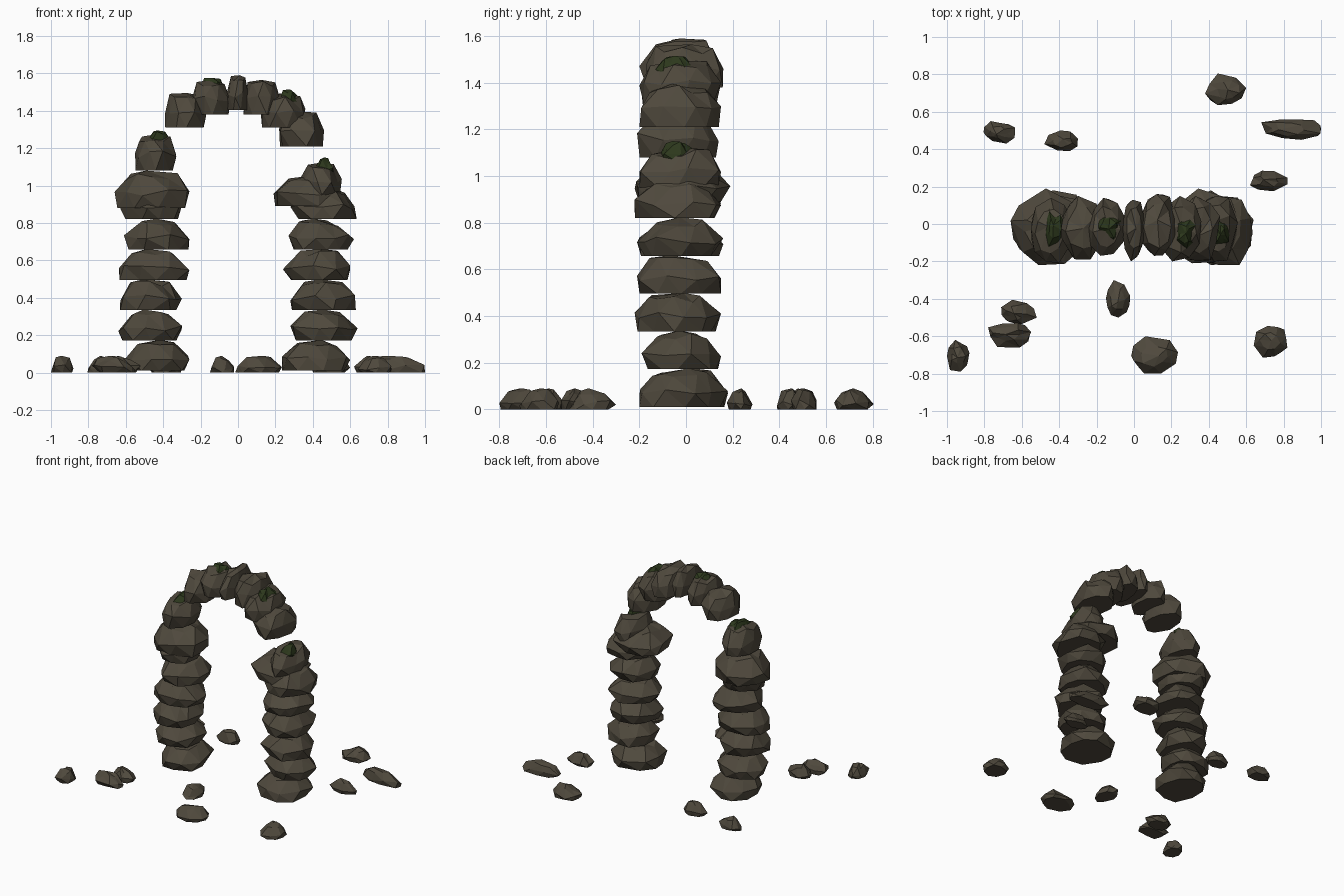
import bpy, bmesh, math, random

random.seed(7)

if "Cube" in bpy.data.objects:
    bpy.data.objects.remove(bpy.data.objects["Cube"])


def flat_colour(name, rgb):
    mat = bpy.data.materials.new(name)
    mat.use_nodes = True
    mat.diffuse_color = (*rgb, 1)
    mat.node_tree.nodes["Principled BSDF"].inputs["Base Color"].default_value = (*rgb, 1)
    mat.node_tree.nodes["Principled BSDF"].inputs["Roughness"].default_value = 0.9
    return mat


STONE = flat_colour("brown_stone", (0.078, 0.066, 0.046))
MOSS = flat_colour("dark_moss", (0.026, 0.04, 0.012))

# Rock outline from bottom to shoulder: (radius, height)
BLOCK = [(0.88, 0), (1, 0.4), (0.6, 0.85)]
VOUSSOIR = [(0.92, 0), (1, 0.45), (0.7, 0.88)]
PEBBLE = [(0.85, 0), (1, 0.3), (0.55, 0.8)]


def rock(name, xs, ys, zs, profile, mat=STONE, sides=9, rough=0.1, lean=0):
    """Rugged faceted stone with a flat base, fitted to the given extents."""
    bm = bmesh.new()
    rings = []
    for level, (radius, height) in enumerate(profile):
        ring = []
        shift = lean * level / len(profile)
        for i in range(sides):
            a = math.tau * (i + 0.4 * level + random.uniform(-0.2, 0.2)) / sides
            r = radius * (1 + random.uniform(-rough, rough))
            z = height + (random.uniform(-rough, rough) if level else 0)
            ring.append(bm.verts.new((r * math.cos(a) + shift, r * math.sin(a), z)))
        rings.append(ring)
    bm.faces.new(rings[0][::-1])
    for low, high in zip(rings, rings[1:]):
        for i in range(sides):
            j = (i + 1) % sides
            bm.faces.new((low[i], low[j], high[i]))
            bm.faces.new((low[j], high[j], high[i]))
    top = bm.verts.new((lean + random.uniform(-0.2, 0.2), random.uniform(-0.2, 0.2), 1))
    for i in range(sides):
        bm.faces.new((rings[-1][i], rings[-1][(i + 1) % sides], top))
    # Fit each axis of the stone to its extent
    for axis, (lo, hi) in enumerate((xs, ys, zs)):
        values = [v.co[axis] for v in bm.verts]
        small, span = min(values), max(values) - min(values)
        for v in bm.verts:
            v.co[axis] = lo + (v.co[axis] - small) / span * (hi - lo)
    # Merge nearly level facets into broader planes
    bmesh.ops.dissolve_limit(bm, angle_limit=math.radians(9), verts=bm.verts, edges=bm.edges)
    bmesh.ops.recalc_face_normals(bm, faces=bm.faces)
    mesh = bpy.data.meshes.new(name)
    bm.to_mesh(mesh)
    bm.free()
    mesh.materials.append(mat)
    bpy.context.collection.objects.link(bpy.data.objects.new(name, mesh))


# Pillar courses: x extents from the ground up
PILLARS = {
    "right": [(-0.6, -0.26), (-0.64, -0.3), (-0.63, -0.3), (-0.635, -0.26), (-0.61, -0.26), (-0.63, -0.3)],
    "left": [(0.235, 0.6), (0.28, 0.64), (0.28, 0.63), (0.24, 0.6), (0.27, 0.62), (0.28, 0.635)],
}
DEPTHS = [(-0.2, 0.18), (-0.19, 0.15), (-0.22, 0.15), (-0.21, 0.15), (-0.21, 0.16), (-0.22, 0.15)]
for side, courses in PILLARS.items():
    for i, (xs, ys) in enumerate(zip(courses, DEPTHS)):
        base = 0.01 + 0.162 * i
        rock(f"{side}_pillar_stone_{i + 1}", xs, ys, (base, base + 0.165), BLOCK)

# Capping stones of the pillars
rock("right_pillar_cap", (-0.66, -0.26), (-0.22, 0.19), (0.88, 1.08), BLOCK)
rock("right_pillar_top", (-0.55, -0.33), (-0.21, 0.14), (1.08, 1.27), VOUSSOIR)
rock("left_pillar_cap", (0.19, 0.56), (-0.21, 0.19), (0.89, 1.05), BLOCK)
rock("left_pillar_top", (0.33, 0.555), (-0.2, 0.15), (0.95, 1.12), VOUSSOIR)

# Arch stones: x extent, y extent, base height
ARCH = [
    ((-0.39, -0.17), (-0.19, 0.15), 1.31),
    ((-0.25, -0.04), (-0.17, 0.14), 1.38),
    ((-0.065, 0.06), (-0.2, 0.13), 1.405),
    ((0.03, 0.23), (-0.17, 0.16), 1.38),
    ((0.12, 0.36), (-0.2, 0.15), 1.31),
    ((0.22, 0.46), (-0.2, 0.15), 1.21),
]
for i, (xs, ys, base) in enumerate(ARCH):
    rock(f"arch_stone_{i + 1}", xs, ys, (base, base + 0.185), VOUSSOIR)

# Moss tufts: x extent, y extent, top height
TUFTS = [
    ((-0.49, -0.36), (-0.12, 0.08), 1.295),
    ((-0.2, -0.07), (-0.1, 0.08), 1.575),
    ((0.22, 0.33), (-0.13, 0.05), 1.515),
    ((0.41, 0.51), (-0.12, 0.04), 1.15),
]
for i, (xs, ys, top) in enumerate(TUFTS):
    rock(f"moss_tuft_{i + 1}", xs, ys, (top - 0.08, top), PEBBLE, MOSS, 8, 0.2)

# Fallen rubble: centre x, centre y, width, depth, sideways lean of the peak
RUBBLE = [
    (0.49, 0.72, 0.22, 0.17, 0.3), (-0.72, 0.49, 0.17, 0.12, 0),
    (-0.39, 0.445, 0.18, 0.11, 0), (0.84, 0.505, 0.32, 0.11, -0.4),
    (0.72, 0.23, 0.2, 0.11, -0.1), (-0.085, -0.4, 0.13, 0.2, 0),
    (-0.615, -0.47, 0.19, 0.13, 0), (-0.665, -0.595, 0.23, 0.13, -0.3),
    (-0.94, -0.705, 0.12, 0.17, 0), (0.11, -0.7, 0.25, 0.2, 0),
    (0.73, -0.63, 0.18, 0.17, -0.2),
]
for i, (x, y, w, d, lean) in enumerate(RUBBLE):
    rock(f"rubble_{i + 1}", (x - w / 2, x + w / 2), (y - d / 2, y + d / 2), (0, 0.09),
         PEBBLE, sides=8, rough=0.16, lean=lean)
